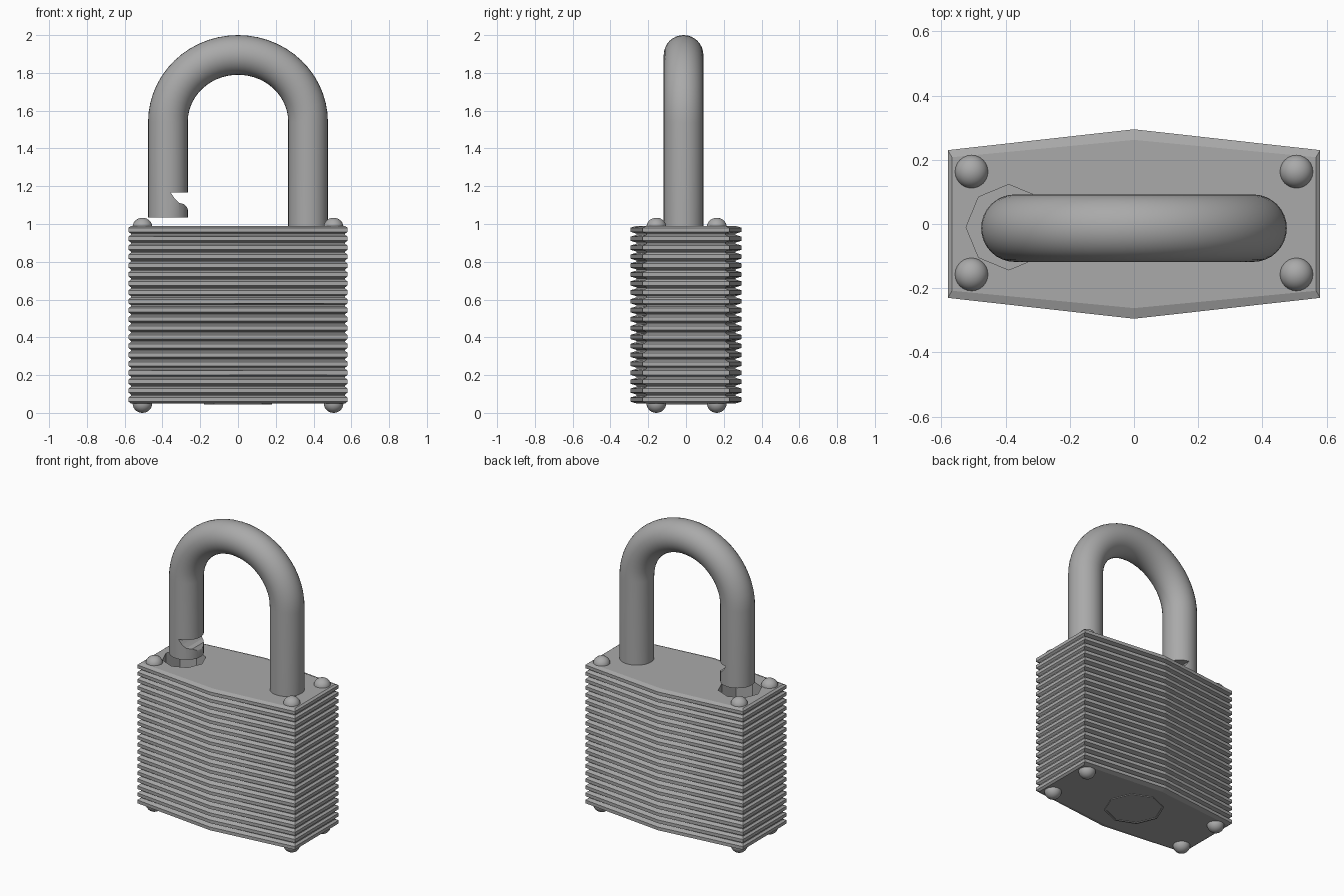
import bpy, bmesh, math

if "Cube" in bpy.data.objects:
    bpy.data.objects.remove(bpy.data.objects["Cube"])

steel = bpy.data.materials.new("grey_steel")
steel.diffuse_color = (0.4, 0.4, 0.4, 1)
steel.use_nodes = True
steel.node_tree.nodes["Principled BSDF"].inputs["Base Color"].default_value = steel.diffuse_color


def loft(name, rings):
    """Closed solid skinned through rings of equal point count."""
    bm = bmesh.new()
    rows = [[bm.verts.new(p) for p in r] for r in rings]
    n = len(rows[0])
    for a, b in zip(rows, rows[1:]):
        for i in range(n):
            j = (i + 1) % n
            bm.faces.new((a[i], a[j], b[j], b[i]))
    bm.faces.new(rows[0][::-1])
    bm.faces.new(rows[-1])
    bmesh.ops.recalc_face_normals(bm, faces=bm.faces[:])
    me = bpy.data.meshes.new(name)
    bm.to_mesh(me)
    bm.free()
    me.materials.append(steel)
    ob = bpy.data.objects.new(name, me)
    bpy.context.collection.objects.link(ob)
    return ob


def activate(ob):
    bpy.ops.object.select_all(action='DESELECT')
    ob.select_set(True)
    bpy.context.view_layer.objects.active = ob


def cut(ob, cutter):
    m = ob.modifiers.new("cut", 'BOOLEAN')
    m.operation = 'DIFFERENCE'
    m.solver = 'EXACT'
    m.object = cutter
    activate(ob)
    bpy.ops.object.modifier_apply(modifier=m.name)
    bpy.data.objects.remove(cutter)


def smooth(ob, angle):
    activate(ob)
    bpy.ops.object.shade_smooth_by_angle(angle=math.radians(angle))


def octagon(x, y, z, r):
    return [(x + r * math.cos(i * math.pi / 4), y + r * math.sin(i * math.pi / 4), z)
            for i in range(8)]


def hexagon(x, y_end, y_mid, z):
    return [(-x, -y_end, z), (0, -y_mid, z), (x, -y_end, z),
            (x, y_end, z), (0, y_mid, z), (-x, y_end, z)]


# laminated body: 20 chamfered plates separated by narrow grooves
PITCH, THICK, CH = 0.0473, 0.0413, 0.010
rings = []
for i in range(20):
    z = 0.05 + i * PITCH
    rings += [hexagon(0.567, 0.208, 0.262, z),
              hexagon(0.58, 0.23, 0.295, z + CH),
              hexagon(0.58, 0.23, 0.295, z + THICK - CH),
              hexagon(0.567, 0.208, 0.262, z + THICK)]
body = loft("laminated_body", rings)
# open shackle hole in the top
cut(body, loft("hole_cutter", [octagon(-0.39, -0.01, 0.80, 0.133),
                               octagon(-0.39, -0.01, 1.2, 0.133)]))

# octagonal lock cylinder rim underneath, with a recessed centre
loft("lock_cylinder", [octagon(0, 0, 0.06, 0.18), octagon(0, 0, 0.045, 0.18),
                       octagon(0, 0, 0.045, 0.168), octagon(0, 0, 0.049, 0.168)])

# shackle: round bar swept along an arch
R, YC, ZC, HALF, SEG = 0.105, -0.013, 1.54, 0.371, 32
path = [(-HALF, 1.035, math.pi)]
for i in range(29):
    t = math.pi * (1 - i / 28)
    path.append((HALF * math.cos(t), ZC + 0.355 * math.sin(t), t))
path.append((HALF, 0.90, 0))
rings = []
for x, z, t in path:
    ring = []
    for k in range(SEG):
        a = 2 * math.pi * k / SEG
        d = R * math.cos(a)
        ring.append((x + d * math.cos(t), YC + R * math.sin(a), z + d * math.sin(t)))
    rings.append(ring)
shackle = loft("shackle", rings)
# latch notch on the inner side of the free leg
notch = [(-0.20, 1.167), (-0.357, 1.167), (-0.335, 1.135), (-0.312, 1.112),
         (-0.285, 1.105), (-0.268, 1.085), (-0.262, 1.06), (-0.20, 1.06)]
cut(shackle, loft("notch_cutter", [[(x, y, z) for x, z in notch] for y in (-0.3, 0.3)]))
smooth(shackle, 30)

# rivet heads at the four corners, top and bottom
for side, z, h in (("top", 0.985, 0.048), ("bottom", 0.05, 0.05)):
    for sx, xn in ((-1, "left"), (1, "right")):
        for sy, yn in ((-1, "front"), (1, "back")):
            bpy.ops.mesh.primitive_uv_sphere_add(
                segments=24, ring_count=14, radius=1,
                location=(sx * 0.506, sy * 0.16 + 0.003, z))
            rivet = bpy.context.object
            rivet.scale = (0.052, 0.052, h)
            rivet.name = f"rivet_{side}_{yn}_{xn}"
            rivet.data.materials.append(steel)
            smooth(rivet, 40)
